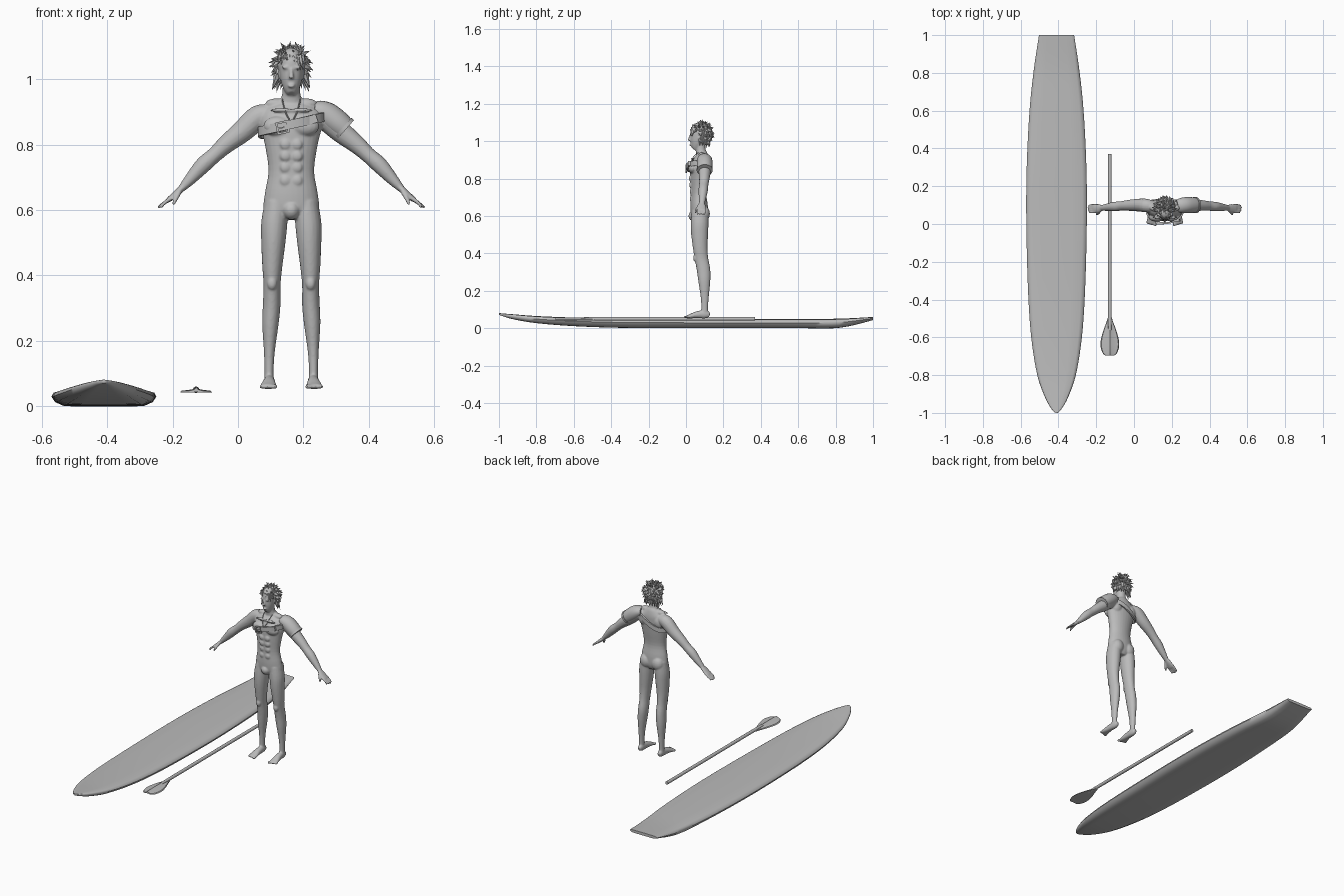
import bpy, bmesh, math, random
from mathutils import Vector, Matrix

random.seed(4)
X0 = 0.163                      # centre line of the figure
X, Y, Z = Vector((1, 0, 0)), Vector((0, 1, 0)), Vector((0, 0, 1))

grey = bpy.data.materials.new("plain_grey")
grey.diffuse_color = (0.5, 0.5, 0.5, 1)


def finish(name, bm, angle=40):
    bmesh.ops.recalc_face_normals(bm, faces=bm.faces)
    me = bpy.data.meshes.new(name)
    bm.to_mesh(me)
    bm.free()
    me.materials.append(grey)
    ob = bpy.data.objects.new(name, me)
    bpy.context.collection.objects.link(ob)
    bpy.ops.object.select_all(action='DESELECT')
    ob.select_set(True)
    bpy.context.view_layer.objects.active = ob
    bpy.ops.object.shade_smooth_by_angle(angle=math.radians(angle))
    return ob


def skin(bm, rings, closed=False):
    """Bridge equal rings of points into a capped (or looped) tube."""
    vs = [[bm.verts.new(p) for p in r] for r in rings]
    n = len(vs[0])
    for a, b in zip(vs, vs[1:] + vs[:1] if closed else vs[1:]):
        for i in range(n):
            bm.faces.new((a[i], a[(i + 1) % n], b[(i + 1) % n], b[i]))
    if not closed:
        bm.faces.new(vs[0])
        bm.faces.new(vs[-1][::-1])


def refine(rows, steps=4):
    """Smooth interpolation between rows of numbers."""
    p = [rows[0]] + list(rows) + [rows[-1]]
    out = []
    for a, b, c, d in zip(p, p[1:], p[2:], p[3:]):
        for k in range(steps):
            t = k / steps
            out.append([0.5 * (2 * q + (r - o) * t + (2 * o - 5 * q + 4 * r - s) * t * t
                               + (3 * q - o - 3 * r + s) * t ** 3)
                        for o, q, r, s in zip(a, b, c, d)])
    return out + [list(rows[-1])]


def loft(bm, rows, ref=Y, sides=20, steps=4):
    """Rows are x, y, z, half width, half depth along ref."""
    rows = refine(rows, steps)
    pts = [Vector(r[:3]) for r in rows]
    rings = []
    for i, r in enumerate(rows):
        t = (pts[min(i + 1, len(pts) - 1)] - pts[max(i - 1, 0)]).normalized()
        v = (ref - t * ref.dot(t)).normalized()
        u = v.cross(t)
        rings.append([pts[i] + u * r[3] * math.cos(k * math.tau / sides)
                      + v * r[4] * math.sin(k * math.tau / sides) for k in range(sides)])
    skin(bm, rings)


def ball(bm, c, r):
    bmesh.ops.create_uvsphere(bm, u_segments=16, v_segments=10, radius=1,
                              matrix=Matrix.Translation(c) @ Matrix.Diagonal((*r, 1)))


def box(bm, c, size, tilt=0):
    bmesh.ops.create_cube(bm, size=1, matrix=Matrix.Translation(c)
                          @ Matrix.Rotation(tilt, 4, 'Y') @ Matrix.Diagonal((*size, 1)))


def spike(bm, base, d, r, length):
    d = d.normalized()
    m = Matrix.Translation(base + d * length / 2) @ d.to_track_quat('Z', 'Y').to_matrix().to_4x4()
    bmesh.ops.create_cone(bm, cap_ends=True, segments=5, radius1=r, radius2=0, depth=length, matrix=m)


# Paddle board: y, half width, bottom, top
bm = bmesh.new()
stations = [(-1, .006, .071, .081), (-.98, .026, .064, .079), (-.92, .06, .047, .074),
            (-.8, .102, .027, .065), (-.6, .134, .011, .057), (-.35, .151, .002, .052),
            (0, .16, 0, .05), (.3, .158, 0, .05), (.6, .143, 0, .05),
            (.82, .12, .002, .051), (1, .093, .043, .06)]
half = [(.0, 0), (.45, 0), (.77, .02), (.93, .25), (1, .58), (.96, .82), (.85, .93), (.5, .98)]
section = half + [(0, 1)] + [(-u, v) for u, v in half[:0:-1]]
skin(bm, [[(-.41 + u * w, y, zb + v * (zt - zb)) for u, v in section]
          for y, w, zb, zt in refine(stations, 5)])
finish("paddle_board", bm, 50)

# Paddle: round shaft and thin ridged blade
bm = bmesh.new()
loft(bm, [(-.128, -.54, .049, .006, .006), (-.128, -.48, .05, .0095, .0095),
          (-.128, .37, .05, .0095, .0095)], Z, 16, 3)
finish("paddle_shaft", bm)
bm = bmesh.new()
blade = [(-.697, .022), (-.685, .037), (-.65, .049), (-.61, .047), (-.56, .033), (-.52, .018), (-.49, .009)]
skin(bm, [[(-.128 + u * w, y, z) for u, z in
           ((-1, .041), (-.9, .047), (-.25, .051), (0, .057), (.25, .051), (.9, .047), (1, .041), (0, .043))]
          for y, w in refine(blade)])
finish("paddle_blade", bm)

# Body: overlapping volumes fused into a single skin
bm = bmesh.new()
torso = [(.572, .045, .07, .033), (.60, .083, .072, .045), (.65, .081, .07, .047),
         (.72, .07, .067, .042), (.80, .081, .07, .048), (.86, .095, .074, .05),
         (.90, .088, .083, .042), (.925, .052, .085, .033), (.945, .03, .08, .027),
         (.99, .026, .075, .027)]
loft(bm, [(X0, y, z, w, d) for z, w, y, d in torso], sides=28)
head = [(.955, .012, .043, .014), (.966, .021, .05, .026), (.99, .031, .06, .038),
        (1.02, .036, .067, .044), (1.05, .037, .07, .047), (1.08, .028, .073, .038),
        (1.094, .01, .075, .014)]
loft(bm, [(X0, y, z, w, d) for z, w, y, d in head], sides=24)
loft(bm, [(X0, .024, 1.032, .004, .005), (X0, .016, 1.002, .008, .008)])          # nose
ball(bm, (X0, .024, .979), (.012, .006, .005))                                    # mouth
ball(bm, (X0, .045, .60), (.028, .032, .03))                                      # groin

for s in (-1, 1):
    def limb(rows, ref=Y, sides=16):
        loft(bm, [(X0 + s * r[0], *r[1:]) for r in rows], ref, sides)

    def lump(c, r):
        ball(bm, (X0 + s * c[0], c[1], c[2]), r)

    # arm
    limb([(.06, .09, .893, .028, .03), (.1, .098, .884, .037, .036), (.15, .1, .84, .034, .033),
          (.2, .098, .8, .028, .028), (.235, .095, .768, .024, .025), (.27, .092, .737, .025, .025),
          (.31, .088, .693, .018, .019), (.337, .085, .664, .011, .014)])
    # hand, fingers and thumb
    limb([(.33, .085, .671, .01, .014), (.35, .083, .652, .01, .023), (.376, .082, .63, .008, .023)])
    for k, tip in enumerate((.398, .407, .409, .403)):
        y = .063 + k * .0125
        limb([(.365, y, .638, .0065, .0065), (.39, y - .001, .62, .006, .006),
              (tip, y - .002, .607, .0045, .0045)], sides=8)
    limb([(.342, .07, .655, .008, .008), (.353, .056, .634, .007, .007),
          (.361, .05, .616, .005, .005)], sides=8)
    # leg
    limb([(.045, .075, .625, .036, .044), (.052, .073, .56, .04, .047), (.055, .073, .5, .037, .045),
          (.058, .076, .43, .031, .039), (.059, .083, .37, .026, .036), (.06, .094, .31, .027, .036),
          (.064, .098, .25, .025, .032), (.067, .1, .17, .017, .022), (.068, .1, .11, .014, .018),
          (.068, .1, .066, .015, .018)], sides=20)
    # foot and toes
    limb([(.067, .126, .068, .01, .012), (.067, .105, .074, .016, .022), (.068, .06, .072, .019, .019),
          (.07, .02, .063, .025, .011), (.071, .004, .06, .025, .008)], Z)
    for k in range(5):
        lump((.05 + k * .0105, -.001 + k * .003, .0595),
             (.0075 if k == 0 else .0055, .012, .0075 if k == 0 else .006))
    # muscle shapes
    lump((.042, .036, .856), (.044, .024, .03))
    for z, y in ((.80, .025), (.765, .026), (.73, .029), (.69, .029)):
        lump((.018, y, z), (.0165, .009, .0165))
    lump((.04, .096, .612), (.037, .032, .042))
    lump((.05, .1, .87), (.036, .027, .04))
    lump((.059, .05, .375), (.015, .012, .02))
    lump((.045, .085, .925), (.035, .02, .016))
    lump((.03, .035, .905), (.038, .008, .006))
    # ear and brow
    lump((.037, .075, 1.015), (.005, .01, .015))
    lump((.016, .028, 1.036), (.014, .007, .005))

body = finish("body", bm)
mod = body.modifiers.new("fuse", 'REMESH')
mod.mode = 'VOXEL'
mod.voxel_size = .004
mod.use_smooth_shade = True
mod = body.modifiers.new("soften", 'SMOOTH')
mod.factor = .5
mod.iterations = 4

# Hair: scalp cap covered with layered spikes
bm = bmesh.new()
centre, size = Vector((X0, .086, 1.044)), Vector((.045, .047, .048))
ball(bm, centre, size)
count = 0
while count < 170:
    d = Vector([random.gauss(0, 1) for _ in range(3)]).normalized()
    if (d.y < -.25 and d.z < .4) or d.z < -.75:
        continue
    count += 1
    base = centre + Vector([a * b for a, b in zip(d, size)]) * .9
    way = d + Vector((random.uniform(-.6, .6), random.uniform(-.4, .5), -.75 + random.uniform(-.3, .3)))
    if d.z > .6:
        way = d * .6 + Vector((random.uniform(-1, 1), random.uniform(-.8, .8), .1))
    spike(bm, base, way, random.uniform(.008, .013), random.uniform(.022, .036))
for i in range(9):                                                               # fringe
    x = -.034 + i * .0085
    spike(bm, Vector((X0 + x, .034 + abs(x) * .5, 1.072)), Vector((.25 if x > 0 else -.2, -.32, -1)),
          .009, .05 if 4 < i < 8 else .03)
for i in range(14):                                                              # sides and nape
    a = math.pi * i / 13
    spike(bm, Vector((X0 + .042 * math.cos(a), .075 + .045 * math.sin(a), 1.015)),
          Vector((.35 * math.cos(a), .2 * math.sin(a), -1)), .011, random.uniform(.04, .062))
finish("hair", bm, 30)


# Chest strap: tilted band around the ribs
def strap_point(a, out=0):
    c, s = math.cos(a), math.sin(a)
    z = .862 + .022 * c + (.028 * c * s if s > 0 else 0)
    return Vector((X0 + (.099 + out) * c, .073 + ((.062 if s > 0 else .07) + out) * s, z))


bm = bmesh.new()
skin(bm, [[strap_point(a, o) + Z * h for o, h in ((-.006, -.014), (.003, -.014), (.003, .014), (-.006, .014))]
          for a in (k * math.tau / 64 for k in range(64))], closed=True)
finish("chest_strap", bm)

# Buckle frame, strap plate and pin
bm = bmesh.new()
for k in (-1, 1):
    box(bm, (.136 + k * .016, .001, .852 + k * .003), (.006, .009, .036), -.2)
    box(bm, (.136 - k * .003, .001, .852 + k * .016), (.036, .009, .006), -.2)
box(bm, (.136, 0, .852), (.03, .006, .004), -.2)
box(bm, (.228, .018, .877), (.028, .012, .026), -.3)
finish("buckle", bm, 30)

# Neck cord with small pendant
bm = bmesh.new()
for s in (-1, 1):
    loft(bm, [(X0 + s * .027, .088, .945, .002, .002), (X0 + s * .026, .052, .93, .002, .002),
              (X0 + s * .016, .028, .895, .002, .002), (X0, .014, .866, .002, .002)], Y, 6)
ball(bm, (X0, .008, .86), (.005, .005, .009))
finish("neck_cord", bm)

# Shoulder guard on one side only, with rolled lower rim
bm = bmesh.new()
loft(bm, [(X0 + .066, .095, .908, .022, .032), (X0 + .085, .098, .903, .033, .039),
          (X0 + .11, .1, .889, .04, .042), (X0 + .14, .1, .866, .04, .042),
          (X0 + .163, .1, .846, .037, .039)], Y, 24)
finish("shoulder_guard", bm)
bm = bmesh.new()
loft(bm, [(X0 + .157, .1, .851, .041, .043), (X0 + .165, .1, .844, .041, .043)], Y, 24, 2)
finish("shoulder_guard_rim", bm)
